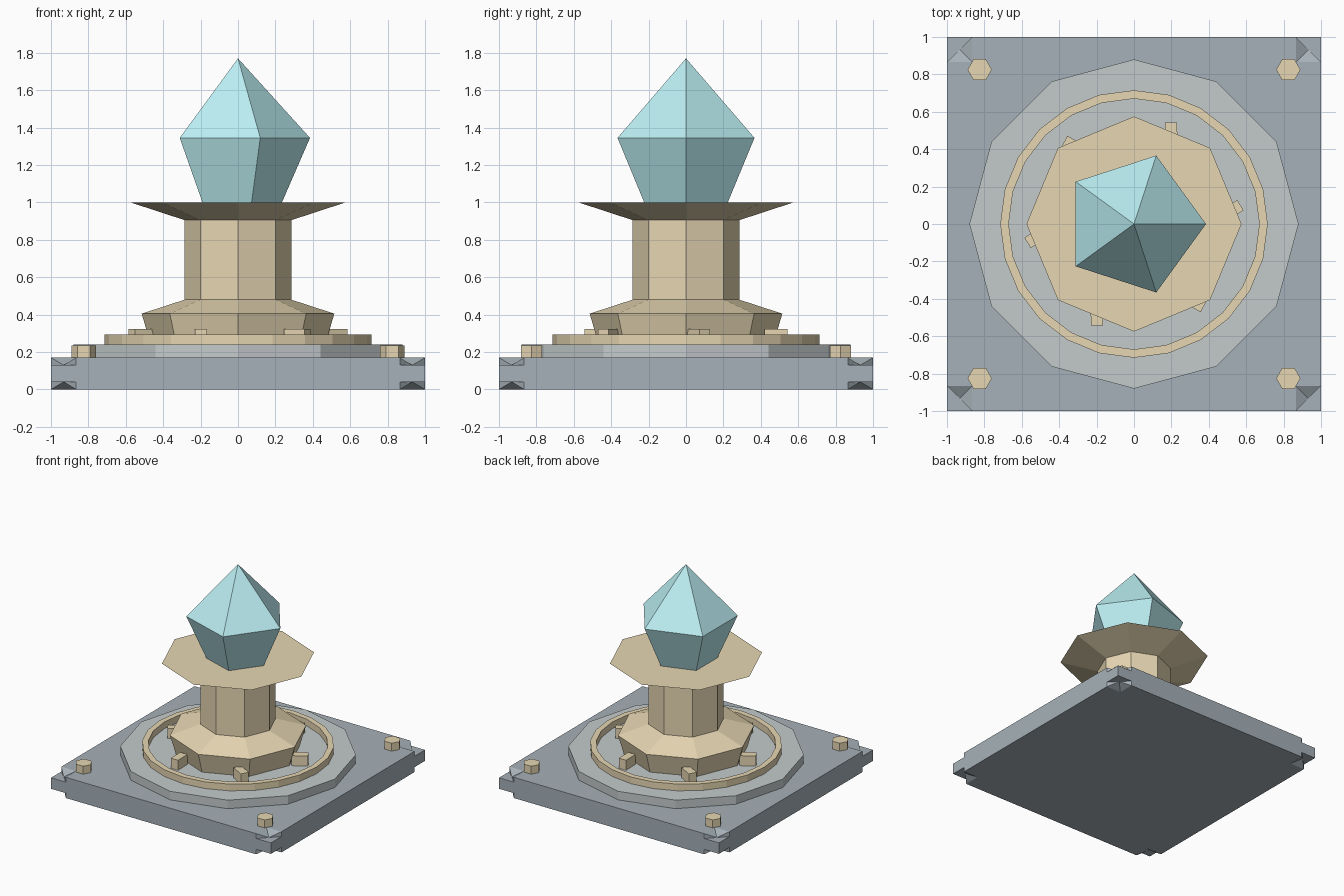
import bpy, bmesh
from math import sin, cos, radians, tau

if "Cube" in bpy.data.objects:
    bpy.data.objects.remove(bpy.data.objects["Cube"])


def material(name, rgb):
    m = bpy.data.materials.new(name)
    m.diffuse_color = (*rgb, 1)
    m.use_nodes = True
    m.node_tree.nodes["Principled BSDF"].inputs["Base Color"].default_value = m.diffuse_color
    return m


STONE = material("dark_stone", (0.38, 0.44, 0.48))
GREY = material("grey_stone", (0.55, 0.59, 0.60))
GOLD = material("gold", (0.80, 0.68, 0.45))
GEM = material("gem", (0.50, 0.86, 0.90))


def finish(name, bm, mat, loc=(0, 0, 0)):
    bmesh.ops.recalc_face_normals(bm, faces=bm.faces[:])
    me = bpy.data.meshes.new(name)
    bm.to_mesh(me)
    bm.free()
    me.materials.append(mat)
    ob = bpy.data.objects.new(name, me)
    ob.location = loc
    bpy.context.collection.objects.link(ob)
    return ob


def lathe(name, profile, n, mat, loc=(0, 0, 0), closed=False):
    """Turn (radius, z) points around z with n flat sides."""
    bm = bmesh.new()
    rings = []
    for r, z in profile:
        if r == 0:
            rings.append([bm.verts.new((0, 0, z))] * n)
        else:
            rings.append([bm.verts.new((r * cos(tau * i / n), r * sin(tau * i / n), z))
                          for i in range(n)])
    pairs = list(zip(rings, rings[1:]))
    if closed:
        pairs.append((rings[-1], rings[0]))
    for a, b in pairs:
        for i in range(n):
            j = (i + 1) % n
            bm.faces.new(dict.fromkeys((a[i], a[j], b[j], b[i])))
    if not closed:
        for ring, (r, _) in ((rings[0], profile[0]), (rings[-1], profile[-1])):
            if r > 0:
                bm.faces.new(ring)
    return finish(name, bm, mat, loc)


# Base slab: one octant with a faceted corner notch, mirrored on all axes
H, C, T = 0.085, 0.865, 0.045
bm = bmesh.new()
cache = {}


def face(*pts):
    bm.faces.new([cache.setdefault(p, None) or cache.update({p: bm.verts.new(p)}) or cache[p]
                  for p in pts])


face((0, 0, H), (1, 0, H), (1, C, H), (C, C, H), (C, 1, H), (0, 1, H))
face((1, 0, 0), (1, 1, 0), (1, 1, T), (1, C, T), (1, C, H), (1, 0, H))
face((0, 1, 0), (1, 1, 0), (1, 1, T), (C, 1, T), (C, 1, H), (0, 1, H))
rim = [(C, C, H), (1, C, H), (1, C, T), (1, 1, T), (C, 1, T), (C, 1, H)]
for p, q in zip(rim, rim[1:] + rim[:1]):
    face(p, q, ((1 + C) / 2, (1 + C) / 2, T))
slab = finish("base_slab", bm, STONE, (0, 0, H))
mirror = slab.modifiers.new("mirror", 'MIRROR')
mirror.use_axis = (True, True, True)

# Corner bolts
for sx in (-1, 1):
    for sy in (-1, 1):
        lathe("corner_bolt", [(0.065, 0.16), (0.065, 0.235)], 6, GOLD,
              (sx * 0.825, sy * 0.825, 0))

# Round plate and the raised ring on it
lathe("plate", [(0.88, 0.165), (0.88, 0.24)], 12, GREY)
lathe("ring", [(0.67, 0.235), (0.715, 0.235), (0.715, 0.295), (0.67, 0.295)], 24, GOLD,
      closed=True)

# Pedestal: flared foot, column and dish
lathe("pedestal", [(0.465, 0.235), (0.515, 0.405), (0.285, 0.48), (0.285, 0.905),
                   (0.575, 1.0)], 8, GOLD)

# Small blocks set askew around the foot
for k in range(6):
    a = radians(7.5 + 60 * k)
    bm = bmesh.new()
    bmesh.ops.create_cube(bm, size=1)
    bmesh.ops.scale(bm, vec=(0.125, 0.065, 0.085), verts=bm.verts[:])
    block = finish("foot_block", bm, GOLD, (0.52 * cos(a), 0.52 * sin(a), 0.28))
    block.rotation_euler.z = a + radians(24)

# Five-sided crystal
lathe("crystal", [(0.235, 1.0), (0.385, 1.345), (0, 1.77)], 5, GEM)
